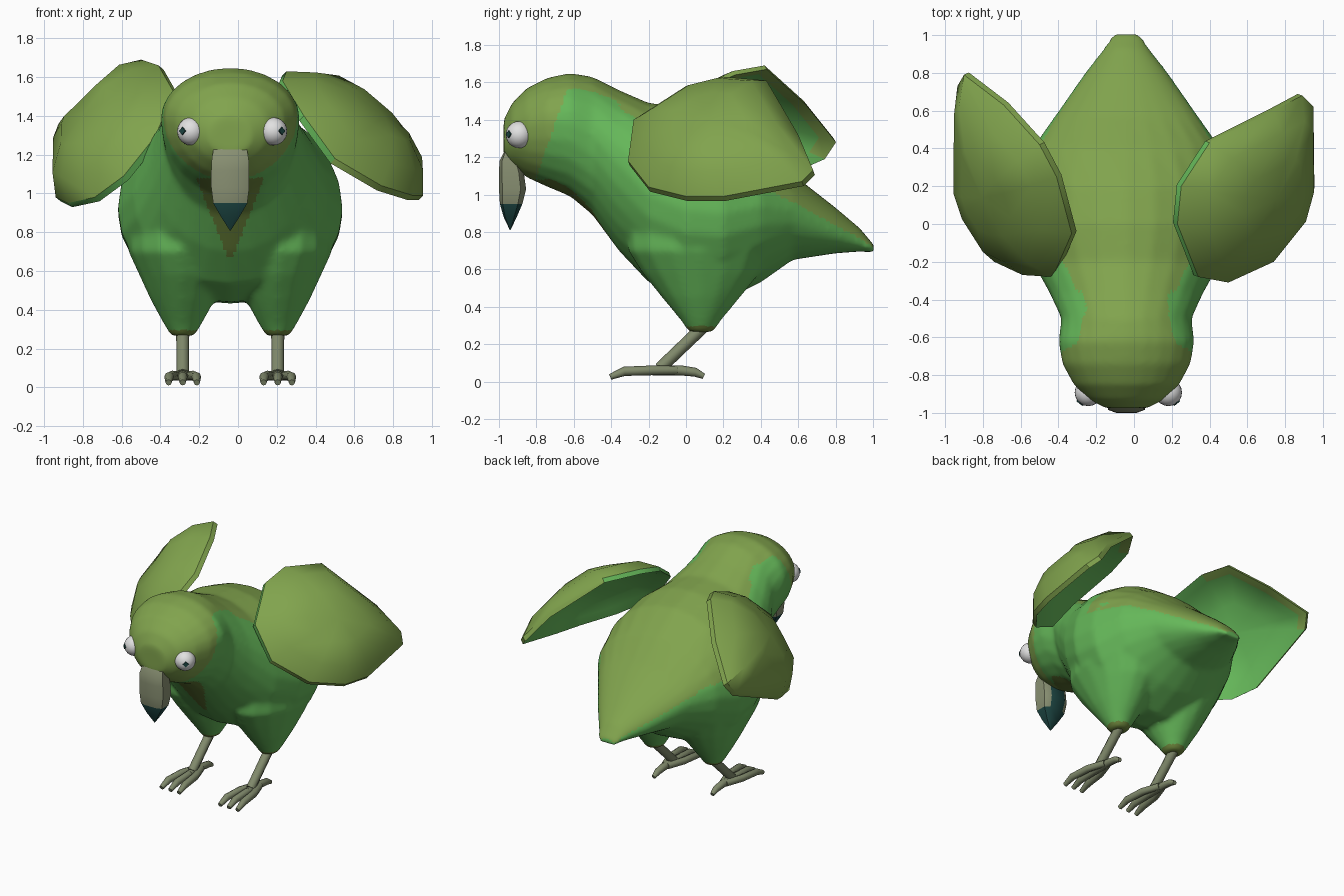
import bpy, bmesh, math
from mathutils import Vector

if "Cube" in bpy.data.objects:
    bpy.data.objects.remove(bpy.data.objects["Cube"])

CX = -0.04  # centre line of the bird


def material(name, rgb):
    m = bpy.data.materials.new(name)
    m.use_nodes = True
    m.diffuse_color = (*rgb, 1)
    m.node_tree.nodes["Principled BSDF"].inputs["Base Color"].default_value = (*rgb, 1)
    return m


olive = material("olive feathers", (0.22, 0.37, 0.075))
green = material("green feathers", (0.13, 0.475, 0.1))
brown = material("brown olive feathers", (0.155, 0.24, 0.045))
skin = material("grey green skin", (0.22, 0.255, 0.15))
horn = material("pale horn", (0.25, 0.28, 0.17))
dark = material("dark teal", (0.012, 0.06, 0.055))
white = material("eye white", (0.75, 0.75, 0.75))


def finish(name, bm, mats, angle=40):
    """Turn a bmesh into a shaded object."""
    bmesh.ops.recalc_face_normals(bm, faces=bm.faces[:])
    mesh = bpy.data.meshes.new(name)
    bm.to_mesh(mesh)
    bm.free()
    ob = bpy.data.objects.new(name, mesh)
    bpy.context.collection.objects.link(ob)
    for m in mats:
        mesh.materials.append(m)
    bpy.ops.object.select_all(action="DESELECT")
    ob.select_set(True)
    bpy.context.view_layer.objects.active = ob
    bpy.ops.object.shade_smooth_by_angle(angle=math.radians(angle))
    return ob


def bridge(bm, a, b, mat=0, other=0, span=()):
    """Join two loops; edges listed in span take the other material."""
    for i in range(len(a)):
        j = (i + 1) % len(a)
        bm.faces.new((a[i], a[j], b[j], b[i])).material_index = other if i in span else mat


def loft(bm, rings):
    """Skin closed rings of points and cap both ends."""
    loops = [[bm.verts.new(p) for p in ring] for ring in rings]
    for a, b in zip(loops, loops[1:]):
        bridge(bm, a, b)
    bm.faces.new(loops[0])
    bm.faces.new(loops[-1])


def angles(n):
    return [math.tau * i / n for i in range(n)]


def tube(bm, path, radii, sides=8):
    pts = [Vector(p) for p in path]
    rings = []
    for i, p in enumerate(pts):
        d = pts[min(i + 1, len(pts) - 1)] - pts[max(i - 1, 0)]
        q = d.to_track_quat("Z", "Y")
        rings.append([p + q @ Vector((math.cos(a), math.sin(a), 0)) * radii[i]
                      for a in angles(sides)])
    loft(bm, rings)


# Body: y, half width, bottom, widest height, top
BODY = [
    (-0.975, 0.11, 1.20, 1.30, 1.40), (-0.93, 0.20, 1.15, 1.34, 1.49),
    (-0.85, 0.28, 1.09, 1.37, 1.57), (-0.74, 0.34, 1.04, 1.39, 1.625),
    (-0.62, 0.36, 0.99, 1.39, 1.65), (-0.50, 0.345, 0.89, 1.32, 1.63),
    (-0.36, 0.41, 0.70, 1.16, 1.56), (-0.20, 0.50, 0.53, 1.00, 1.49),
    (0.00, 0.58, 0.44, 0.92, 1.47), (0.20, 0.58, 0.43, 0.90, 1.41),
    (0.40, 0.50, 0.53, 0.94, 1.27), (0.57, 0.38, 0.65, 0.92, 1.11),
    (0.80, 0.22, 0.685, 0.80, 0.93), (0.93, 0.12, 0.695, 0.74, 0.82),
    (1.005, 0.075, 0.69, 0.705, 0.73),
]
# Thigh: height, centre y, half width, half depth, offset from centre line
THIGH = [
    (0.265, 0.08, 0.06, 0.065, 0.245), (0.33, 0.08, 0.10, 0.11, 0.245),
    (0.45, 0.08, 0.165, 0.21, 0.245), (0.58, 0.08, 0.22, 0.315, 0.25),
    (0.70, 0.07, 0.26, 0.38, 0.265), (0.82, 0.08, 0.26, 0.39, 0.265),
    (0.95, 0.10, 0.20, 0.30, 0.25),
]
bm = bmesh.new()
loft(bm, [[(CX + w * math.cos(a), y,
            zm + math.sin(a) * ((zt - zm) if math.sin(a) > 0 else (zm - zb)))
           for a in angles(24)] for y, w, zb, zm, zt in BODY])
for s in (-1, 1):
    loft(bm, [[(CX + s * x + rx * math.cos(a), y + ry * math.sin(a), z)
               for a in angles(16)] for z, y, rx, ry, x in THIGH])
body = finish("body", bm, [])

# Fuse thighs and trunk into one soft skin
remesh = body.modifiers.new("fuse", "REMESH")
remesh.mode = "VOXEL"
remesh.voxel_size = 0.017
soften = body.modifiers.new("soften", "SMOOTH")
soften.factor = 0.5
soften.iterations = 8
bpy.context.view_layer.update()
fused = bpy.data.meshes.new_from_object(
    body.evaluated_get(bpy.context.evaluated_depsgraph_get()))
body.modifiers.clear()
body.data = fused
fused.materials.clear()
for m in (olive, green, brown):
    fused.materials.append(m)


def plumage(c, n):
    """Olive head and back, green flanks, brown throat and ankles."""
    off = abs(c.x - CX)
    if c.z < 0.295:
        return 2
    if c.y < -0.3 and n.z < 0.1 and 0.67 < c.z < 1.08 and off < (c.z - 0.64) * 0.4:
        return 2
    if c.y < -0.78 + (c.z - 1.15) * 0.35:
        return 0
    limit = 0.77 if c.y < 0.1 else 0.4 if c.y < 0.5 else 0.3
    return 0 if n.z > limit else 1


for p in fused.polygons:
    p.material_index = plumage(p.center, p.normal)
    p.use_smooth = True

# Wings: rim points from the front corner, along the lower edge, round the tip
LEFT = [(0.34, -0.28, 1.40), (0.50, -0.31, 1.18), (0.74, -0.20, 1.04),
        (0.90, 0.00, 0.99), (0.955, 0.20, 0.99), (0.95, 0.62, 1.07),
        (0.89, 0.68, 1.13), (0.74, 0.60, 1.32), (0.40, 0.43, 1.61),
        (0.25, 0.20, 1.63), (0.23, 0.00, 1.58)]
RIGHT = [(-0.43, -0.28, 1.29), (-0.59, -0.27, 1.09), (-0.74, -0.20, 0.98),
         (-0.88, 0.02, 0.95), (-0.94, 0.20, 0.98), (-0.935, 0.73, 1.21),
         (-0.90, 0.79, 1.30), (-0.69, 0.63, 1.50), (-0.50, 0.42, 1.69),
         (-0.41, 0.25, 1.66), (-0.33, -0.05, 1.52)]


def wing(name, outline, olive_rim):
    rim = [Vector(p) for p in outline]
    c = sum(rim, Vector()) / len(rim)
    n = sum((a.cross(b) for a, b in zip(rim, rim[1:] + rim[:1])), Vector()).normalized()
    if n.z < 0:
        n = -n
    bm = bmesh.new()
    # scale towards the middle and lift, for the domed outside and hollow inside
    shells = ([(1, 0), (0.78, 0.105), (0.42, 0.18)],
              [(1, -0.035), (0.87, 0.01), (0.75, 0.06), (0.42, 0.125)])
    edges = []
    for mat, shell in enumerate(shells):
        loops = [[bm.verts.new(c + (p - c) * s + n * h) for p in rim] for s, h in shell]
        # the trailing edge keeps an olive border on the inside
        bridge(bm, loops[0], loops[1], mat, 0, (5, 6, 7, 8))
        for a, b in zip(loops[1:], loops[2:]):
            bridge(bm, a, b, mat)
        hub = bm.verts.new(c + n * (shell[-1][1] + 0.01))
        last = loops[-1]
        for i in range(len(last)):
            bm.faces.new((last[i], last[(i + 1) % len(last)], hub)).material_index = mat
        edges.append(loops[0])
    bridge(bm, *edges, 1, 0, olive_rim)
    finish(name, bm, [olive, green], 42)


wing("left_wing", LEFT, range(1, 8))
wing("right_wing", RIGHT, range(4, 11))

# Beak: height, front y, back y, half width
BEAK = [(1.235, -0.97, -0.92, 0.085), (1.18, -0.997, -0.89, 0.095),
        (1.12, -1.0, -0.868, 0.098), (1.03, -1.0, -0.855, 0.098),
        (0.95, -0.995, -0.875, 0.088), (0.88, -0.975, -0.905, 0.048),
        (0.81, -0.942, -0.938, 0.003)]
bm = bmesh.new()
section = [(-1, 0.75), (-0.55, 1), (0.55, 1), (1, 0.75), (1, -0.6), (0.6, -1), (-0.6, -1), (-1, -0.6)]
loft(bm, [[(CX + u * w, (f + b) / 2 - v * (b - f) / 2, z) for u, v in section]
          for z, f, b, w in BEAK])
bmesh.ops.recalc_face_normals(bm, faces=bm.faces[:])
for f in bm.faces:  # dark tip and underside
    z = f.calc_center_median().z
    f.material_index = int(z < 0.945 or (f.normal.y > 0.9 and z < 1.2))
finish("beak", bm, [horn, dark], 35)

# Eyes, pupils, legs and feet
for side, s in (("left", 1), ("right", -1)):
    eye = Vector((-0.03 + s * 0.212, -0.892, 1.32))
    bm = bmesh.new()
    bmesh.ops.create_uvsphere(bm, u_segments=20, v_segments=12, radius=0.072)
    bmesh.ops.translate(bm, verts=bm.verts[:], vec=eye)
    finish(side + "_eye", bm, [white], 60)

    look = Vector((s * 0.62, -0.78, 0.03)).normalized()
    bm = bmesh.new()
    tube(bm, [eye + look * 0.067, eye + look * 0.075], (0.022, 0.02), 4)
    finish(side + "_pupil", bm, [dark])

    x = CX + s * 0.245
    bm = bmesh.new()
    tube(bm, [(x, 0.11, 0.31), (x, -0.02, 0.185), (x, -0.14, 0.07)], (0.034, 0.033, 0.033))
    finish(side + "_leg", bm, [skin], 60)

    bm = bmesh.new()
    for t in (-1, 0, 1):
        tube(bm, [(x + t * 0.012, -0.05, 0.06), (x + t * 0.055, -0.18, 0.06),
                  (x + t * 0.07, -0.33, 0.055), (x + t * 0.073, -0.405, 0.025)],
             (0.024, 0.026, 0.025, 0.016))
    tube(bm, [(x, -0.18, 0.06), (x, -0.03, 0.06), (x, 0.05, 0.05), (x, 0.095, 0.028)],
         (0.027, 0.027, 0.024, 0.015))
    finish(side + "_foot", bm, [skin], 60)
